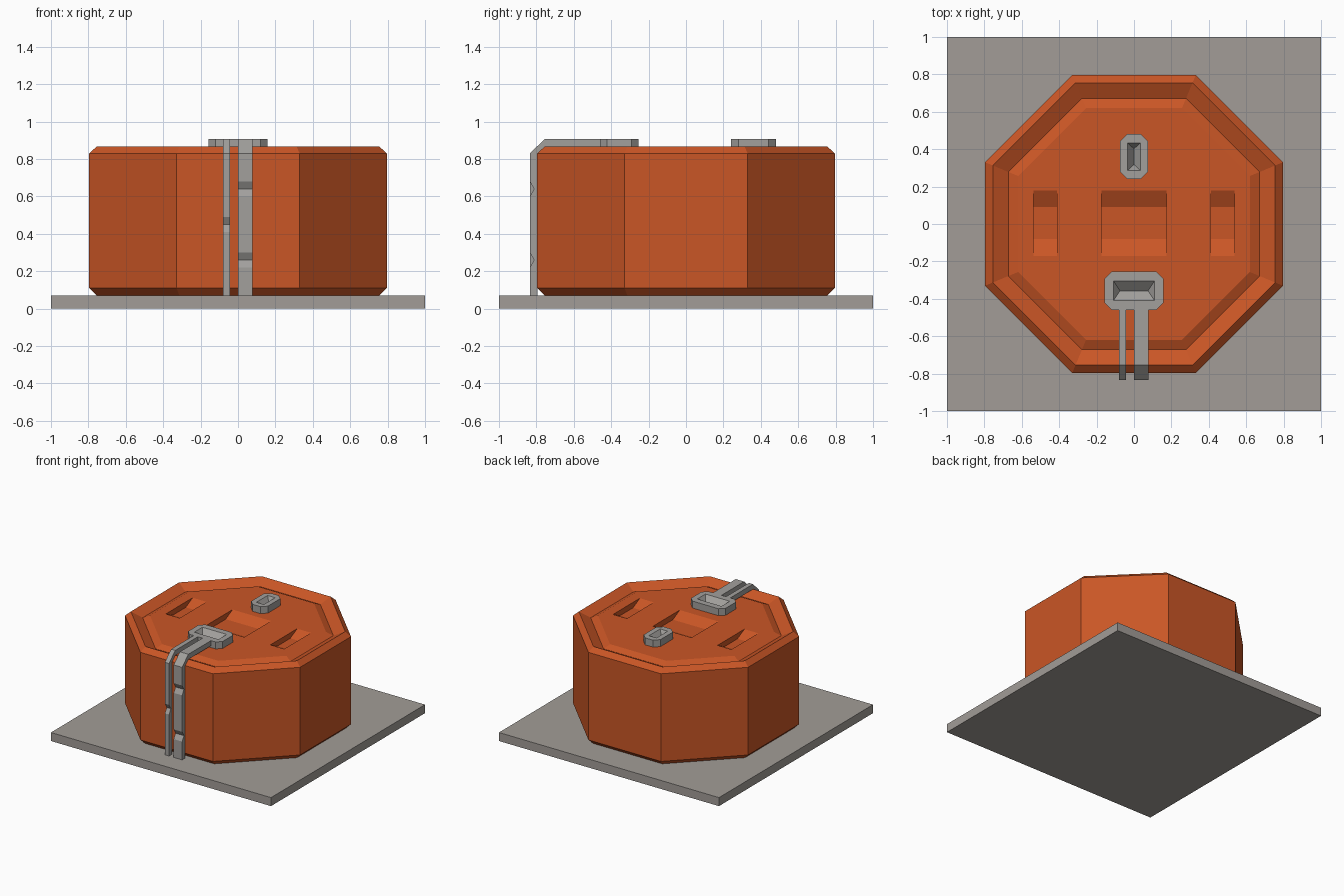
import bpy, bmesh, math
from mathutils import Vector

old = bpy.data.objects.get("Cube")
if old:
    bpy.data.objects.remove(old, do_unlink=True)


def material(name, rgb):
    m = bpy.data.materials.new(name)
    m.use_nodes = True
    m.diffuse_color = (*rgb, 1)
    m.node_tree.nodes["Principled BSDF"].inputs["Base Color"].default_value = (*rgb, 1)
    return m


ORANGE = material("burnt orange", (0.59, 0.093, 0.019))
STONE = material("warm grey", (0.36, 0.335, 0.31))
METAL = material("metal grey", (0.36, 0.35, 0.335))


def finish(bm, name, mat):
    bmesh.ops.recalc_face_normals(bm, faces=bm.faces[:])
    mesh = bpy.data.meshes.new(name)
    bm.to_mesh(mesh)
    bm.free()
    mesh.materials.append(mat)
    ob = bpy.data.objects.new(name, mesh)
    bpy.context.collection.objects.link(ob)
    return ob


def loft(name, rings, mat):
    """Closed solid skinned through matching rings of points."""
    bm = bmesh.new()
    loops = [[bm.verts.new(p) for p in ring] for ring in rings]
    n = len(loops[0])
    for a, b in zip(loops, loops[1:]):
        for i in range(n):
            j = (i + 1) % n
            bm.faces.new((a[i], a[j], b[j], b[i]))
    bm.faces.new(loops[0])
    bm.faces.new(loops[-1])
    return finish(bm, name, mat)


def hull(name, points, mat):
    bm = bmesh.new()
    for p in points:
        bm.verts.new(p)
    bmesh.ops.convex_hull(bm, input=bm.verts[:])
    return finish(bm, name, mat)


def cut(ob, cutter):
    mod = ob.modifiers.new("cut", "BOOLEAN")
    mod.operation = "DIFFERENCE"
    mod.solver = "EXACT"
    mod.object = cutter
    deps = bpy.context.evaluated_depsgraph_get()
    mesh = bpy.data.meshes.new_from_object(ob.evaluated_get(deps))
    ob.modifiers.clear()
    ob.data = mesh
    bpy.data.objects.remove(cutter, do_unlink=True)


def octagon(apothem, z):
    r = apothem / math.cos(math.pi / 8)
    return [Vector((r * math.cos((k + 0.5) * math.pi / 4),
                    r * math.sin((k + 0.5) * math.pi / 4), z)) for k in range(8)]


def rect(cx, cy, hx, hy, z):
    return [(cx + sx * hx, cy + sy * hy, z) for sx, sy in ((-1, -1), (1, -1), (1, 1), (-1, 1))]


# Ground slab
BASE = 0.07
loft("base_slab", [rect(0, 0, 1, 1, 0), rect(0, 0, 1, 1, BASE)], STONE)

# Octagonal drum with bevelled rim, groove and raised lid
profile = [(0.755, BASE), (0.796, 0.11), (0.796, 0.83), (0.755, 0.867),
           (0.672, 0.825), (0.62, 0.85)]
drum = loft("drum", [octagon(a, z) for a, z in profile], ORANGE)

# Three sloped pockets in the lid
for x, half in ((-0.475, 0.063), (0, 0.175), (0.475, 0.063)):
    cut(drum, hull("pocket", rect(x, 0.005, half, 0.085, 0.805)
                   + rect(x, 0.005, half, 0.215, 0.87), ORANGE))


def fitting(name, cx, cy, hx, hy, chamfer, hole, ridge):
    """Chamfered block with a V-shaped funnel in the top."""
    outline = []
    for sx, sy in ((-1, -1), (1, -1), (1, 1), (-1, 1)):
        pair = [(cx + sx * (hx - chamfer), cy + sy * hy),
                (cx + sx * hx, cy + sy * (hy - chamfer))]
        outline += pair if sx * sy < 0 else pair[::-1]
    ob = loft(name, [[(x, y, z) for x, y in outline] for z in (0.84, 0.907)], METAL)
    rx, ry = ridge
    points = rect(cx, cy, *hole, 0.907) + rect(cx, cy, *hole, 0.95)
    points += [(cx - rx, cy - ry, 0.86), (cx + rx, cy + ry, 0.86)]
    cut(ob, hull("funnel", points, METAL))


fitting("rear_fitting", 0, 0.36, 0.076, 0.12, 0.04, (0.034, 0.073), (0, 0.042))
fitting("front_fitting", 0, -0.357, 0.157, 0.104, 0.038, (0.11, 0.053), (0.075, 0))


# Bent straps running down the front, with V notches
def strap(name, x0, x1, notches):
    pts = [(-0.45, 0.907), (-0.755, 0.907), (-0.835, 0.83)]
    for z in notches:
        pts += [(-0.835, z + 0.04), (-0.812, z), (-0.835, z - 0.04)]
    pts += [(-0.835, BASE), (-0.795, BASE), (-0.795, 0.83), (-0.755, 0.865), (-0.45, 0.865)]
    loft(name, [[(x, y, z) for y, z in pts] for x in (x0, x1)], METAL)


strap("narrow_strap", -0.08, -0.042, (0.45,))
strap("wide_strap", 0, 0.077, (0.64, 0.26))
